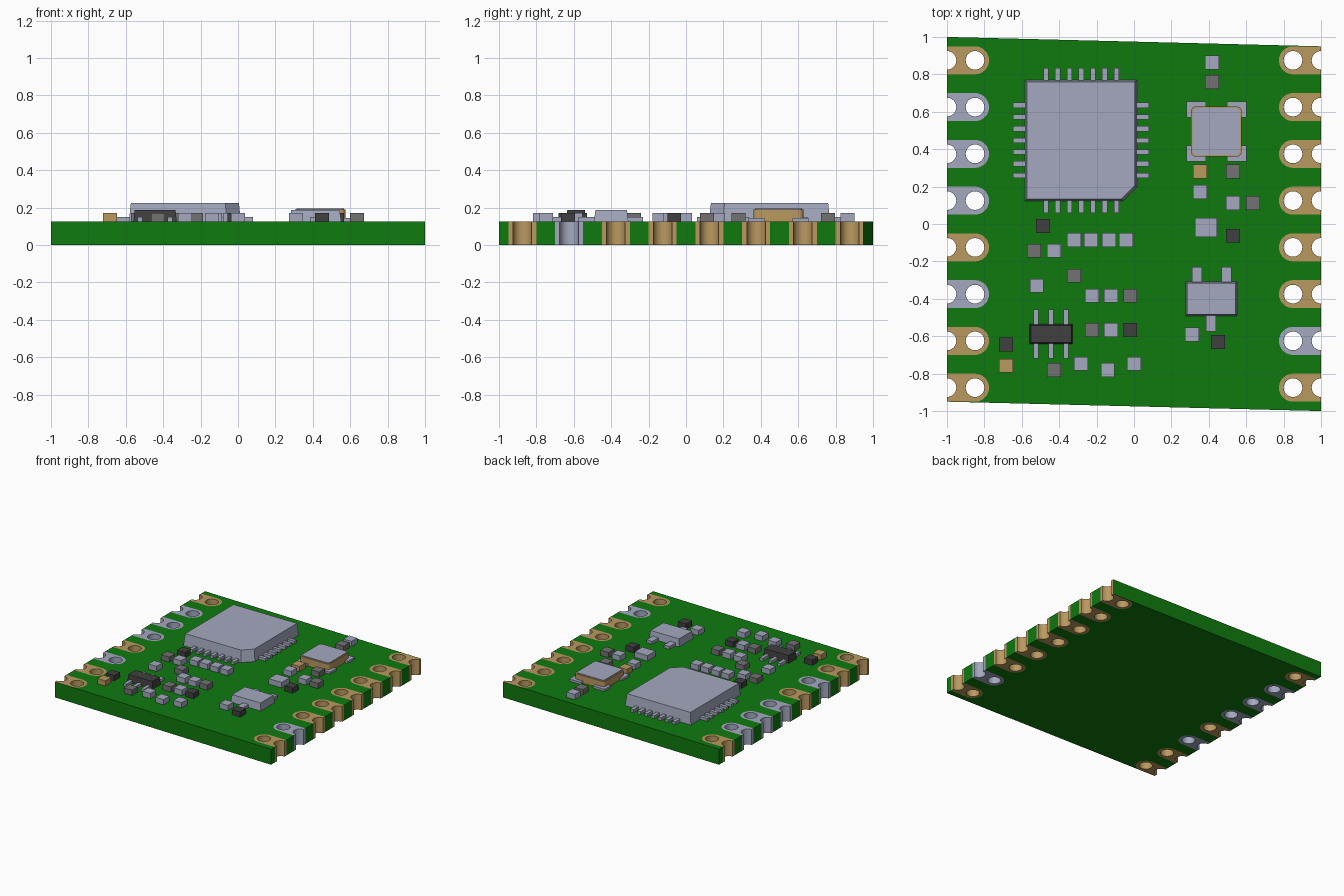
import bpy, bmesh, math

cube = bpy.data.objects.get("Cube")
if cube:
    bpy.data.objects.remove(cube, do_unlink=True)

BOARD_TOP = 0.127
PAD_R, HOLE_R, HOLE_X = 0.075, 0.05, 0.85


def material(name, rgb):
    m = bpy.data.materials.new(name)
    m.use_nodes = True
    m.diffuse_color = (*rgb, 1)
    m.node_tree.nodes["Principled BSDF"].inputs["Base Color"].default_value = (*rgb, 1)
    return m


GREEN = material("board green", (0.0045, 0.195, 0.0045))
SILVER = material("tinned silver", (0.37, 0.395, 0.52))
GOLD = material("plated gold", (0.49, 0.32, 0.117))
GREY = material("resistor grey", (0.171, 0.171, 0.171))
DARK = material("dark plastic", (0.051, 0.051, 0.051))


def arc(cx, cy, r, a0, a1, n):
    """Points on an arc, angles in degrees, both ends included."""
    return [(cx + r * math.cos(math.radians(a0 + (a1 - a0) * i / n)),
             cy + r * math.sin(math.radians(a0 + (a1 - a0) * i / n)))
            for i in range(n + 1)]


def rect(x0, x1, y0, y1):
    return [(x0, y0), (x1, y0), (x1, y1), (x0, y1)]


def rounded(x0, x1, y0, y1, r):
    return (arc(x0 + r, y0 + r, r, 180, 270, 5) + arc(x1 - r, y0 + r, r, 270, 360, 5)
            + arc(x1 - r, y1 - r, r, 0, 90, 5) + arc(x0 + r, y1 - r, r, 90, 180, 5))


def prism(name, loops, z0, z1, mat, taper=0.0, smooth=False):
    """Extrude an outline (plus optional holes); taper draws the top edges in."""
    bm = bmesh.new()
    edges = []
    for loop in loops:
        vs = [bm.verts.new((x, y, z0)) for x, y in loop]
        if len(loops) == 1:
            bm.faces.new(vs)
        else:
            edges += [bm.edges.new((v, vs[(i + 1) % len(vs)])) for i, v in enumerate(vs)]
    if edges:
        bmesh.ops.triangle_fill(bm, use_beauty=True, edges=edges)
    ext = bmesh.ops.extrude_face_region(bm, geom=bm.faces[:], use_keep_orig=True)
    top = [g for g in ext["geom"] if isinstance(g, bmesh.types.BMVert)]
    xs, ys = zip(*loops[0])
    cx, cy = (min(xs) + max(xs)) / 2, (min(ys) + max(ys)) / 2
    sx = 1 - 2 * taper / (max(xs) - min(xs))
    sy = 1 - 2 * taper / (max(ys) - min(ys))
    for v in top:
        v.co = (cx + (v.co.x - cx) * sx, cy + (v.co.y - cy) * sy, z1)
    bmesh.ops.recalc_face_normals(bm, faces=bm.faces[:])
    me = bpy.data.meshes.new(name)
    bm.to_mesh(me)
    bm.free()
    me.materials.append(mat)
    ob = bpy.data.objects.new(name, me)
    bpy.context.scene.collection.objects.link(ob)
    if smooth:
        bpy.ops.object.select_all(action='DESELECT')
        ob.select_set(True)
        bpy.context.view_layer.objects.active = ob
        bpy.ops.object.shade_smooth_by_angle(angle=math.radians(30))
    return ob


def block(name, x, y, w, d, top, mat, taper=0.0):
    return prism(name, [rect(x - w / 2, x + w / 2, y - d / 2, y + d / 2)],
                 BOARD_TOP, top, mat, taper)


# Board: square with a round-ended slot for every edge pad
rows = [-0.875 + 0.25 * i for i in range(8)]
side = [(1, -1)]
for y in rows:
    side += [(1, y - PAD_R)] + arc(HOLE_X, y, PAD_R, 270, 90, 16) + [(1, y + PAD_R)]
prism("circuit_board", [side + [(-x, -y) for x, y in side]], 0, BOARD_TOP, GREEN)

# Edge pads: through-plated, with a drilled hole and a half-round edge notch
silver_pads = {(1, 1), (-1, 2), (-1, 4), (-1, 5), (-1, 6)}
for s, label in ((1, "left"), (-1, "right")):
    for i, y in enumerate(rows):
        outer = (arc(HOLE_X, y, PAD_R, 270, 90, 16) + [(1, y + PAD_R)]
                 + arc(1, y, HOLE_R, 90, 270, 12) + [(1, y - PAD_R)])
        hole = arc(HOLE_X, y, HOLE_R, 0, 345, 23)
        prism(f"{label}_edge_pad_{i + 1}",
              [[(s * px, py) for px, py in loop] for loop in (outer, hole)],
              0, BOARD_TOP, SILVER if (s, i) in silver_pads else GOLD, smooth=True)

# Main chip with one cut corner, and seven pins on each side
x0, x1, y0, y1 = -0.583, 0.015, 0.123, 0.77
prism("main_chip", [[(x0, y0), (x1 - 0.075, y0), (x1, y0 + 0.075), (x1, y1), (x0, y1)]],
      BOARD_TOP, 0.224, SILVER, taper=0.01)
for i in range(7):
    px, py = -0.282 + (i - 3) * 0.063, 0.447 + (i - 3) * 0.0625
    for n, y in (("front", y0 - 0.022), ("back", y1 + 0.022)):
        block(f"chip_{n}_pin_{i + 1}", px, y, 0.028, 0.084, 0.15, SILVER)
    for n, x in (("right", x0 - 0.022), ("left", x1 + 0.022)):
        block(f"chip_{n}_pin_{i + 1}", x, py, 0.084, 0.028, 0.15, SILVER)

# Crystal: gold can with silver lid on four corner pads
prism("crystal_body", [rounded(0.305, 0.575, 0.36, 0.628, 0.025)],
      BOARD_TOP, 0.189, GOLD, smooth=True)
prism("crystal_lid", [rounded(0.314, 0.566, 0.369, 0.619, 0.02)],
      0.189, 0.195, SILVER, smooth=True)
for i, x in enumerate((0.334, 0.55)):
    for j, y in enumerate((0.377, 0.612)):
        block(f"crystal_pad_{2 * i + j + 1}", x, y, 0.104, 0.086, 0.145, SILVER)

# Voltage regulator with three legs
block("regulator_body", 0.414, -0.4, 0.275, 0.184, 0.188, SILVER, taper=0.008)
for i, (x, y) in enumerate(((0.337, -0.275), (0.494, -0.275), (0.412, -0.53))):
    block(f"regulator_leg_{i + 1}", x, y, 0.052, 0.09, 0.15, SILVER)

# Small dark chip with six legs
block("small_chip_body", -0.443, -0.588, 0.23, 0.105, 0.188, DARK, taper=0.006)
for i, x in enumerate((-0.524, -0.444, -0.364)):
    for n, y in (("back", -0.498), ("front", -0.677)):
        block(f"small_chip_{n}_leg_{i + 1}", x, y, 0.028, 0.082, 0.15, SILVER)

# Passive components, grouped by colour
block("large_capacitor", 0.386, -0.018, 0.118, 0.102, 0.172, SILVER)
passives = {
    "capacitor": (SILVER, [(0.417, 0.863), (0.353, 0.172), (0.53, 0.113), (-0.428, -0.143),
                           (-0.32, -0.085), (-0.23, -0.085), (-0.134, -0.085),
                           (-0.043, -0.085), (-0.52, -0.33), (-0.225, -0.384),
                           (-0.123, -0.384), (-0.123, -0.566), (-0.283, -0.747),
                           (-0.14, -0.78), (0, -0.747), (0.31, -0.59)]),
    "resistor": (GREY, [(0.417, 0.76), (0.53, 0.28), (0.636, 0.113), (-0.535, -0.143),
                        (-0.32, -0.277), (-0.02, -0.384), (-0.225, -0.566),
                        (-0.428, -0.78)]),
    "diode": (DARK, [(0.53, -0.063), (-0.486, -0.01), (-0.02, -0.566),
                     (-0.685, -0.645), (0.45, -0.63)]),
    "gold_capacitor": (GOLD, [(0.353, 0.28), (-0.685, -0.758)]),
}
for name, (mat, spots) in passives.items():
    for i, (x, y) in enumerate(spots):
        block(f"{name}_{i + 1}", x, y, 0.074, 0.074, 0.17, mat)
